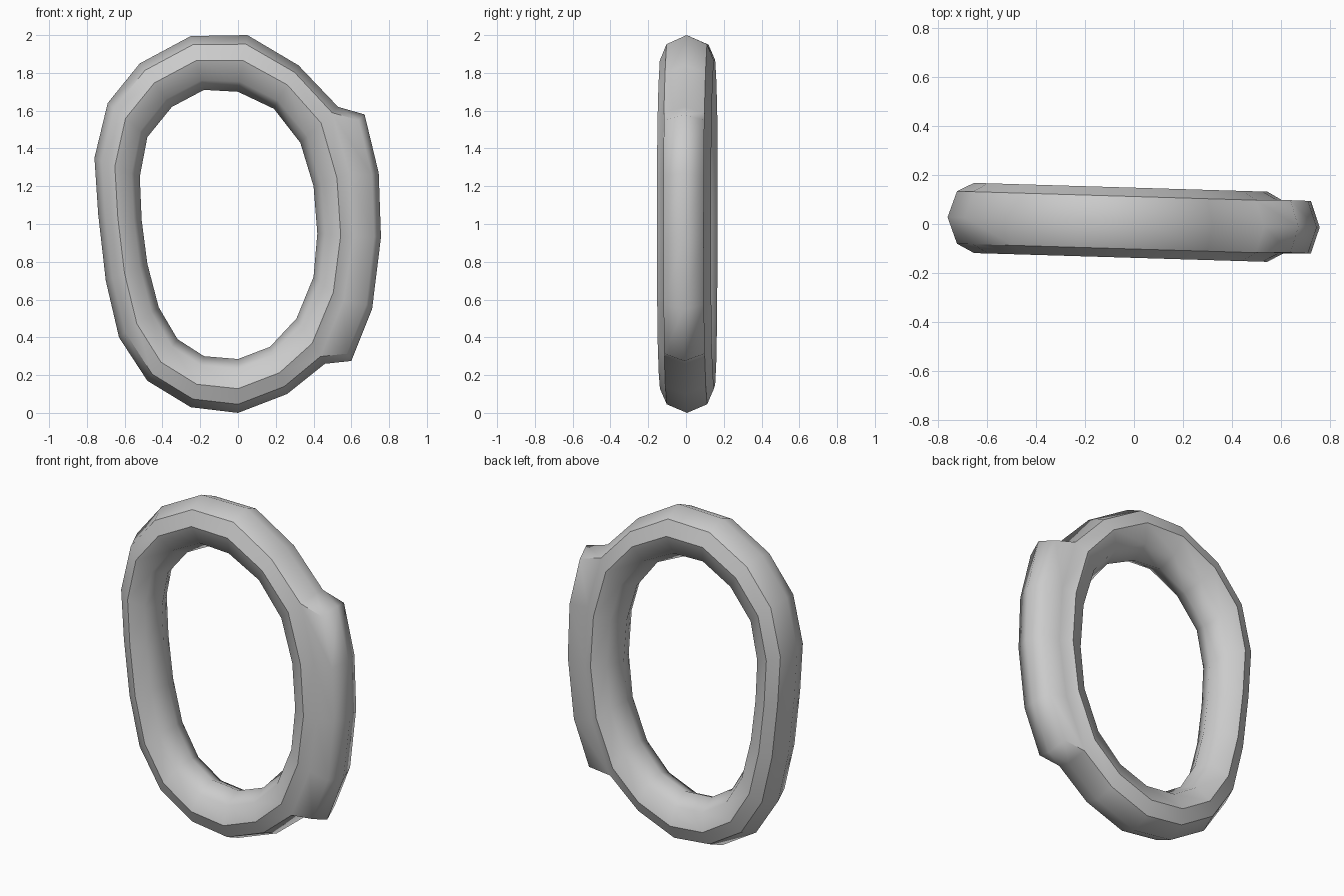
import bpy, bmesh
from math import radians
from mathutils import Vector

if "Cube" in bpy.data.objects:
    bpy.data.objects.remove(bpy.data.objects["Cube"])

# Matching outer and inner outline points (x, z), clockwise from the top
outer = [(-.25, 1.995), (.05, 2.0), (.32, 1.84), (.53, 1.62), (.625, 1.28), (.645, .93),
         (.59, .57), (.46, .26), (.26, .10), (0, 0), (-.25, .03), (-.48, .17), (-.63, .40),
         (-.70, .70), (-.74, 1.05), (-.76, 1.35), (-.69, 1.64), (-.52, 1.85)]
inner = [(-.18, 1.71), (0, 1.70), (.19, 1.61), (.33, 1.43), (.40, 1.20), (.42, .95),
         (.40, .72), (.31, .50), (.17, .35), (0, .285), (-.18, .30), (-.32, .39), (-.42, .56),
         (-.48, .79), (-.51, 1.02), (-.52, 1.25), (-.48, 1.46), (-.35, 1.62)]

# Eight-sided section: (fraction from outer to inner, y)
section = [(0, 0), (.16, -.107), (.45, -.143), (.82, -.105), (1, 0),
           (.82, .105), (.45, .143), (.16, .107)]

# Raised rib on the right: station -> (dx, dz)
rib = {3: (.14, -.04), 4: (.12, -.01), 5: (.112, 0), 6: (.12, -.02), 7: (.14, .015)}

bm = bmesh.new()

# Ring body
rings = []
for (ox, oz), (ix, iz) in zip(outer, inner):
    loop = []
    for t, y in section:
        x = ox + (ix - ox) * t
        loop.append(bm.verts.new((x, y + .005 - .03 * x, oz + (iz - oz) * t)))
    rings.append(loop)
n, m = len(rings), len(section)
strip = []
for i in range(n):
    a, b = rings[i], rings[(i + 1) % n]
    for k in range(m):
        j = (k + 1) % m
        f = bm.faces.new((a[k], a[j], b[j], b[k]))
        if i in (3, 4, 5, 6) and k in (0, m - 1):
            strip.append(f)
bmesh.ops.recalc_face_normals(bm, faces=bm.faces)
soft = {rings[i][k] for i in range(n) for k in (0, 3, 4, 5)}

# Rib: push the outer strip of faces outwards
key = lambda co: tuple(round(c, 4) for c in co)
moves = {key(rings[i][k].co): d for i, d in rib.items() for k in (0, 1, m - 1)}
new = bmesh.ops.extrude_face_region(bm, geom=strip)['geom']
left = [f for f in strip if f.is_valid]
if left:
    bmesh.ops.delete(bm, geom=left, context='FACES')
for v in new:
    if isinstance(v, bmesh.types.BMVert):
        dx, dz = moves[key(v.co)]
        v.co += Vector((dx, 0, dz))
        soft.add(v)
soft = {v for v in soft if v.is_valid}
bmesh.ops.recalc_face_normals(bm, faces=bm.faces)

# Smooth shading with creased shoulders
for f in bm.faces:
    f.smooth = True
for e in bm.edges:
    is_soft = all(v in soft for v in e.verts)
    e.smooth = is_soft or e.calc_face_angle(0) < radians(42)

mesh = bpy.data.meshes.new("ring_with_rib")
bm.to_mesh(mesh)
bm.free()
obj = bpy.data.objects.new("ring_with_rib", mesh)
bpy.context.collection.objects.link(obj)
